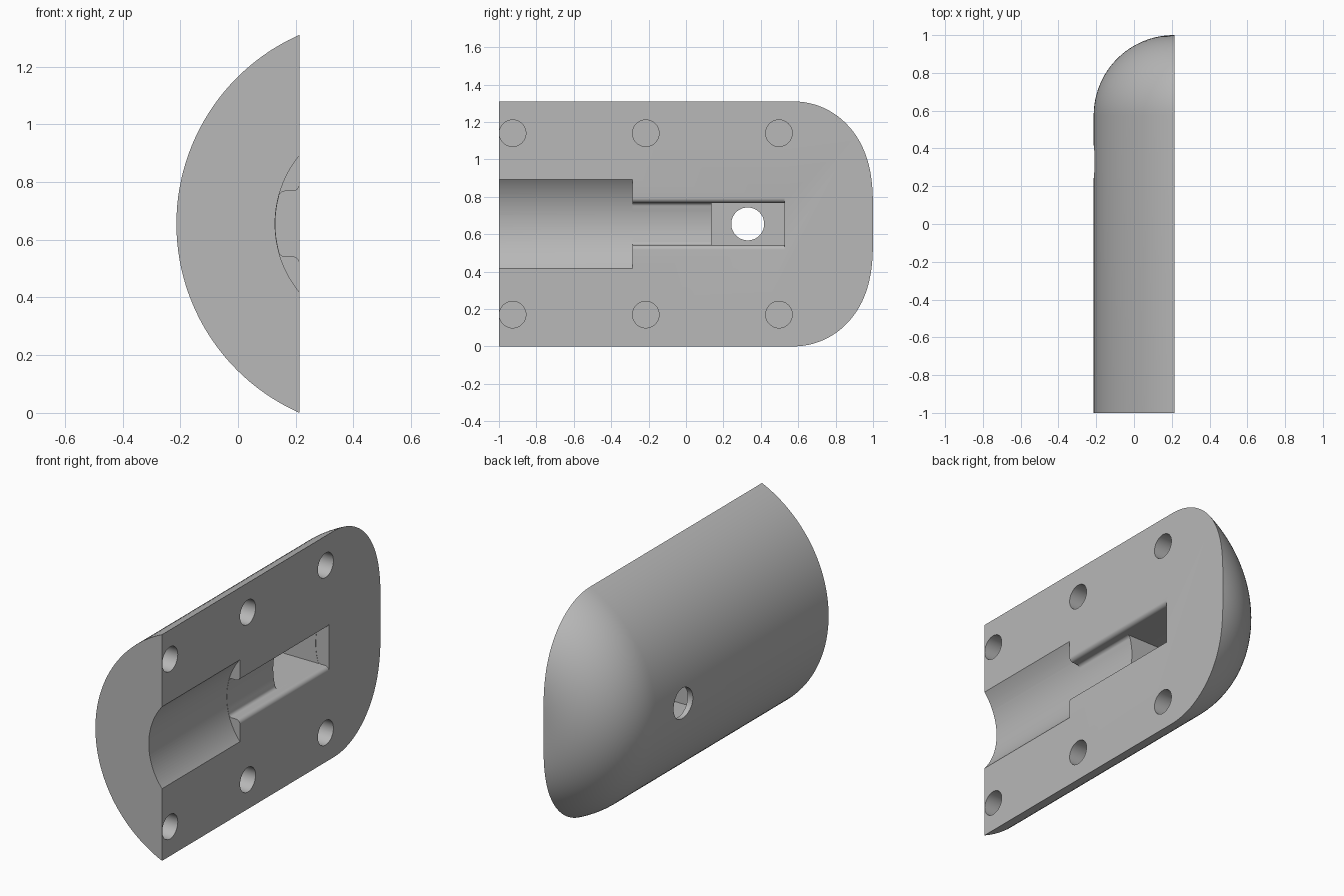
import bpy, bmesh, math
from mathutils import Vector, Matrix

if "Cube" in bpy.data.objects:
    bpy.data.objects.remove(bpy.data.objects["Cube"])

FACE = 0.2135            # x of the flat mating face
AXIS = 0.5025            # x of the axis shared by shell and channel
MID = 0.655              # z of that axis
R, FILLET = 0.716, 0.425

grey = bpy.data.materials.new("plain grey")
grey.diffuse_color = (0.48, 0.48, 0.48, 1)
grey.use_nodes = True
grey.node_tree.nodes["Principled BSDF"].inputs["Base Color"].default_value = grey.diffuse_color


def make_object(name, bm):
    bmesh.ops.recalc_face_normals(bm, faces=bm.faces[:])
    mesh = bpy.data.meshes.new(name)
    bm.to_mesh(mesh)
    bm.free()
    mesh.materials.append(grey)
    obj = bpy.data.objects.new(name, mesh)
    bpy.context.collection.objects.link(obj)
    return obj


def arc(cx, cy, r, a0, a1, n):
    return [(cx + r * math.cos(math.radians(a0 + (a1 - a0) * i / n)),
             cy + r * math.sin(math.radians(a0 + (a1 - a0) * i / n))) for i in range(n + 1)]


def extrude_y(name, profile, y0, y1):
    """Closed (x, z) profile extruded along y."""
    bm = bmesh.new()
    face = bm.faces.new([bm.verts.new((x, y0, z)) for x, z in profile])
    ext = bmesh.ops.extrude_face_region(bm, geom=[face])["geom"]
    bmesh.ops.translate(bm, vec=(0, y1 - y0, 0),
                        verts=[v for v in ext if isinstance(v, bmesh.types.BMVert)])
    return make_object(name, bm)


def cylinder_x(name, x0, x1, y, z, r):
    bm = bmesh.new()
    m = Matrix.Translation(((x0 + x1) / 2, y, z)) @ Matrix.Rotation(math.pi / 2, 4, 'Y')
    bmesh.ops.create_cone(bm, cap_ends=True, segments=48, radius1=r, radius2=r,
                          depth=x1 - x0, matrix=m)
    return make_object(name, bm)


def cut(target, cutter):
    mod = target.modifiers.new("cut", 'BOOLEAN')
    mod.operation, mod.solver, mod.object = 'DIFFERENCE', 'EXACT', cutter
    bpy.context.view_layer.objects.active = target
    bpy.ops.object.modifier_apply(modifier=mod.name)
    bpy.data.objects.remove(cutter, do_unlink=True)


# Shell: rounded-end cylinder, sliced flat along its length
bm = bmesh.new()
outline = [(0, -1), (R, -1)] + arc(R - FILLET, 1 - FILLET, FILLET, 0, 90, 24) + [(0, 1)]
verts = [bm.verts.new((AXIS - r, y, MID)) for r, y in outline]
edges = [bm.edges.new(p) for p in zip(verts, verts[1:])]
bmesh.ops.spin(bm, geom=verts + edges, cent=(AXIS, 0, MID), axis=(0, 1, 0),
               angle=2 * math.pi, steps=144, use_merge=True)
bmesh.ops.remove_doubles(bm, verts=bm.verts[:], dist=1e-5)
bmesh.ops.bisect_plane(bm, geom=bm.verts[:] + bm.edges[:] + bm.faces[:], dist=1e-6,
                       plane_co=(FACE, 0, 0), plane_no=(1, 0, 0), clear_outer=True)
bmesh.ops.holes_fill(bm, edges=[e for e in bm.edges if e.is_boundary], sides=0)
shell = make_object("half_shell", bm)

# Wide round channel from the open end
cut(shell, extrude_y("channel_cutter", arc(AXIS, MID, 0.374, 0, 360, 144)[:-1], -1.1, -0.287))

# Narrow slot with round floor corners and a rounded lip
half = [(AXIS - math.sqrt(0.373 ** 2 - d * d), d) for d in (0.0, 0.025, 0.05, 0.075)]
half += arc(0.1615, 0.093, 0.02, 180, 90, 6)
half += arc(0.1885, 0.138, 0.025, 270, 360, 8) + [(0.3, 0.138)]
slot = [(x, MID + d) for x, d in half] + [(x, MID - d) for x, d in reversed(half[1:])]
cut(shell, extrude_y("slot_cutter", slot, -0.30, 0.527))

# Deep rectangular pocket at the end of the slot
pocket = [(-0.18, MID - 0.1125), (0.193, MID - 0.1125), (0.193, MID + 0.1125), (-0.18, MID + 0.1125)]
cut(shell, extrude_y("pocket_cutter", pocket, 0.137, 0.5255))

# Round opening through the back of the pocket
cut(shell, cylinder_x("opening_cutter", -0.4, 0.0, 0.33, MID, 0.088))

# Six blind peg holes in the flat face
for y in (-0.927, -0.215, 0.497):
    for side in (-1, 1):
        cut(shell, cylinder_x("peg_hole_cutter", FACE - 0.125, FACE + 0.1, y, MID + side * 0.485, 0.071))

bpy.ops.object.select_all(action='DESELECT')
shell.select_set(True)
bpy.context.view_layer.objects.active = shell
bpy.ops.object.shade_smooth_by_angle(angle=math.radians(30))
